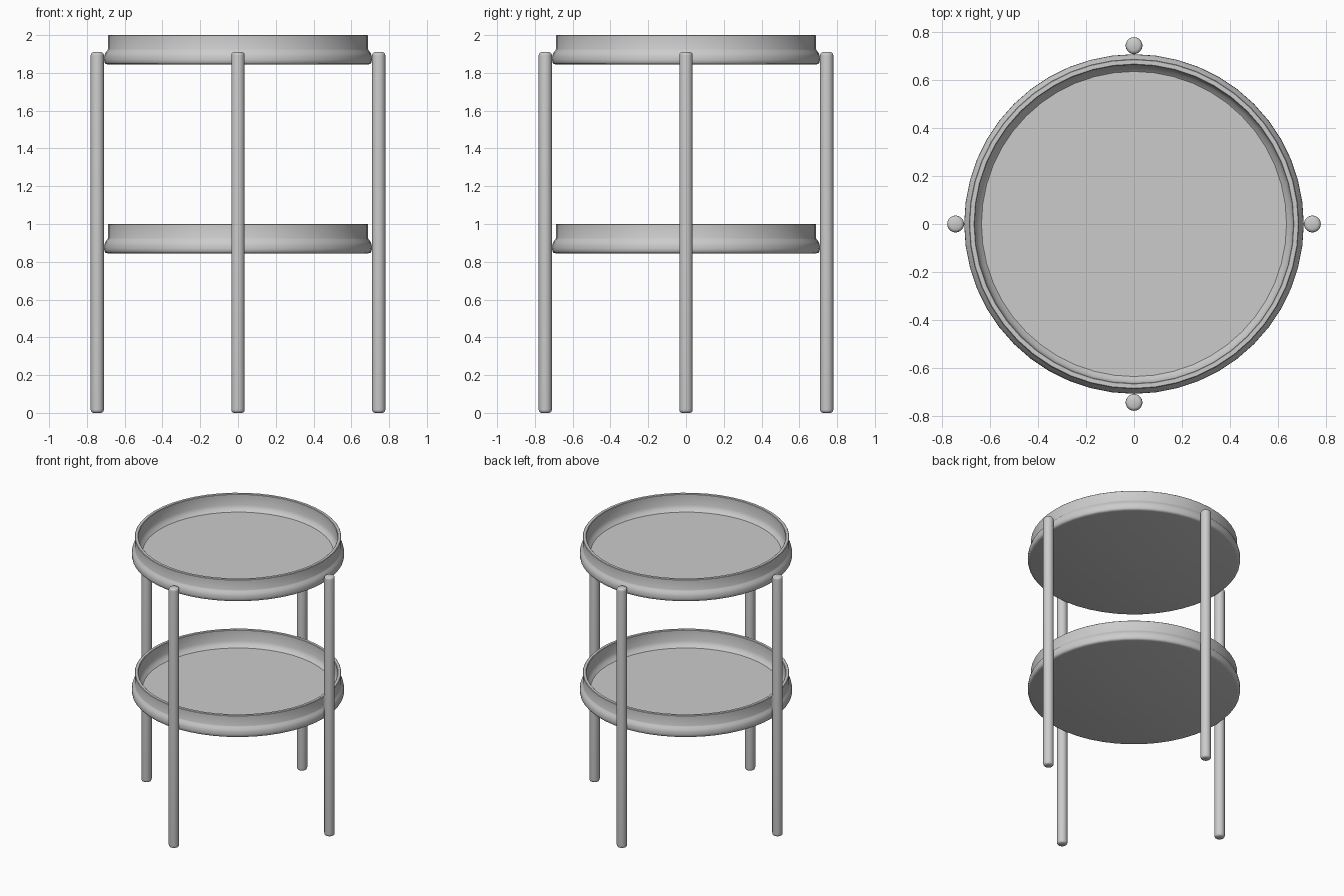
import bpy, bmesh
from math import cos, sin, pi

if "Cube" in bpy.data.objects:
    bpy.data.objects.remove(bpy.data.objects["Cube"])


def lathe(name, profile, sides, loc):
    """Revolve an (r, z) profile around z; r = 0 ends become poles."""
    bm = bmesh.new()
    rings = []
    for r, z in profile:
        if r == 0:
            rings.append([bm.verts.new((0, 0, z))] * sides)
        else:
            rings.append([bm.verts.new((r * cos(2 * pi * i / sides), r * sin(2 * pi * i / sides), z))
                          for i in range(sides)])
    for a, b in zip(rings, rings[1:]):
        for i in range(sides):
            j = (i + 1) % sides
            bm.faces.new(list(dict.fromkeys((a[i], a[j], b[j], b[i]))))
    bmesh.ops.recalc_face_normals(bm, faces=bm.faces)
    mesh = bpy.data.meshes.new(name)
    bm.to_mesh(mesh)
    bm.free()
    obj = bpy.data.objects.new(name, mesh)
    obj.location = loc
    bpy.context.collection.objects.link(obj)
    bpy.ops.object.select_all(action='DESELECT')
    obj.select_set(True)
    bpy.context.view_layer.objects.active = obj
    bpy.ops.object.shade_smooth_by_angle(angle=0.75)
    return obj


# Trays: flat base, bulging lower band, upright lip, coved recessed floor
tray = [(0, 0), (0.69, 0), (0.701, 0.003), (0.707, 0.01), (0.709, 0.025), (0.708, 0.042),
        (0.703, 0.06), (0.692, 0.073), (0.689, 0.08), (0.689, 0.152), (0.686, 0.155),
        (0.668, 0.155), (0.665, 0.152), (0.665, 0.075), (0.655, 0.052), (0.637, 0.035), (0, 0.035)]
for label, z in (("lower", 0.845), ("upper", 1.845)):
    lathe(label + "_tray", tray, 48, (0, 0, z))

# Legs: round rods with softened ends, touching the tray sides
leg = [(0, 0), (0.022, 0), (0.03, 0.004), (0.034, 0.01), (0.035, 0.018),
       (0.035, 1.892), (0.034, 1.9), (0.03, 1.906), (0.022, 1.91), (0, 1.91)]
for label, x, y in (("right", 1, 0), ("back", 0, 1), ("left", -1, 0), ("front", 0, -1)):
    lathe(label + "_leg", leg, 32, (x * 0.745, y * 0.745, 0))
